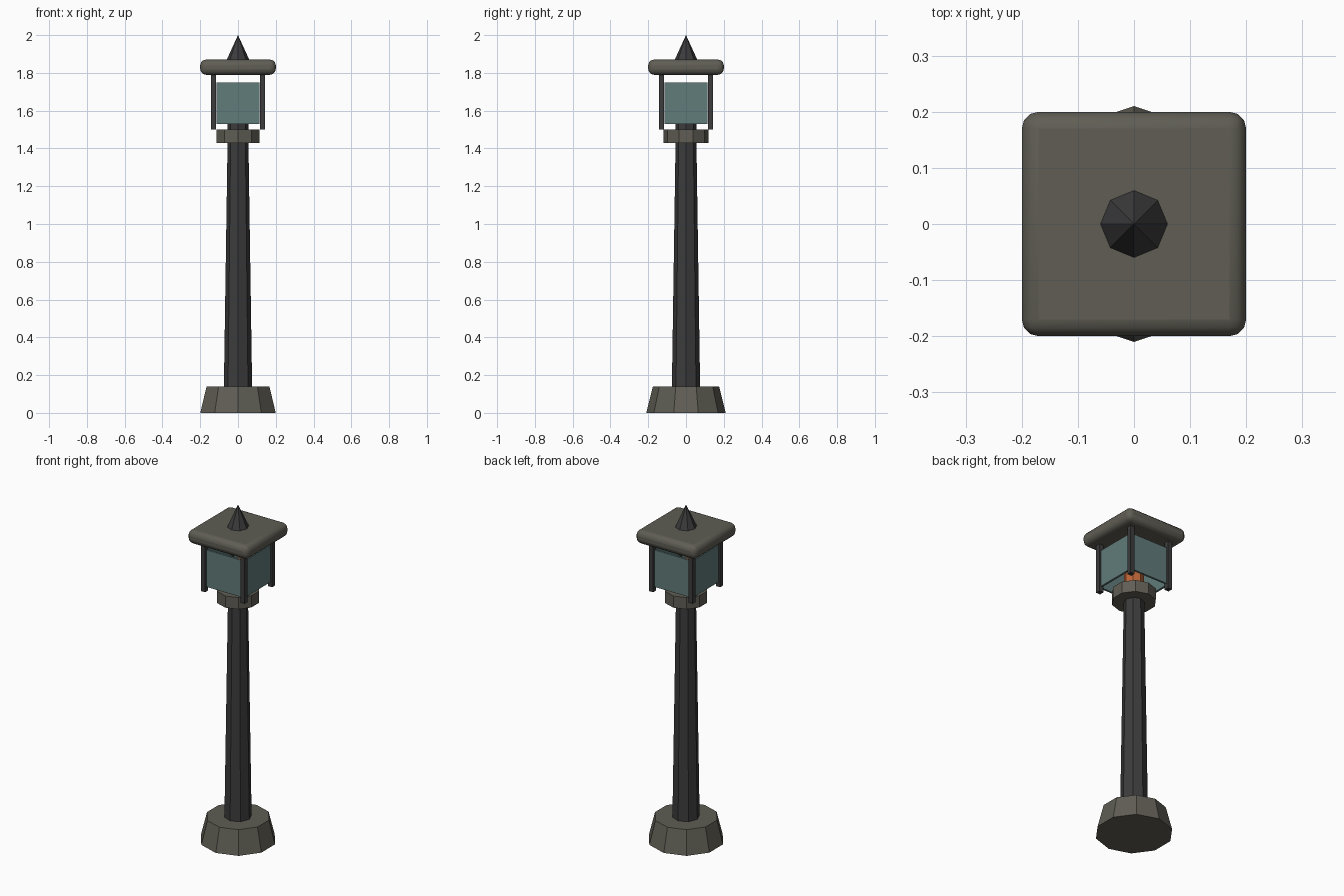
import bpy, math

if "Cube" in bpy.data.objects:
    bpy.data.objects.remove(bpy.data.objects["Cube"])

def mat(name, c):
    m = bpy.data.materials.new(name)
    m.diffuse_color = (*c, 1)
    m.use_nodes = True
    m.node_tree.nodes["Principled BSDF"].inputs["Base Color"].default_value = m.diffuse_color
    return m

STONE = mat("stone", (0.115, 0.11, 0.088))
IRON = mat("iron", (0.045, 0.045, 0.047))
GLASS = mat("glass", (0.12, 0.2, 0.195))
GLOW = mat("glow", (0.5, 0.13, 0.04))

def cone(name, n, r1, r2, z0, z1, m):
    bpy.ops.mesh.primitive_cone_add(vertices=n, radius1=r1, radius2=r2, depth=z1 - z0,
                                    location=(0, 0, (z0 + z1) / 2))
    o = bpy.context.object
    o.name = name
    o.data.materials.append(m)
    return o

def box(name, size, loc, m, bevel=0):
    bpy.ops.mesh.primitive_cube_add(size=1, location=loc)
    o = bpy.context.object
    o.name = name
    o.scale = size
    bpy.ops.object.transform_apply(location=False, rotation=False, scale=True)
    o.data.materials.append(m)
    if bevel:
        b = o.modifiers.new("bevel", 'BEVEL')
        b.width, b.segments = bevel, 3
        bpy.ops.object.shade_smooth_by_angle(angle=math.radians(35))
    return o

# foot, tapered pole and collar
cone("base", 10, 0.21, 0.175, 0, 0.14, STONE)
cone("pole", 8, 0.075, 0.055, 0.12, 1.45, IRON)
cone("collar", 10, 0.12, 0.12, 1.43, 1.50, STONE)

# lamp inside the lantern
cone("socket", 8, 0.055, 0.055, 1.49, 1.53, IRON)
cone("bulb", 8, 0.055, 0.055, 1.53, 1.66, GLOW)

# corner posts and glass panes
for i in range(4):
    a = i * math.pi / 2
    c, s = round(math.cos(a)), round(math.sin(a))
    box("lantern_post", (0.028, 0.028, 0.30), (0.13 * (c - s), 0.13 * (c + s), 1.65), IRON)
    size = (0.012, 0.225, 0.22) if c else (0.225, 0.012, 0.22)
    box("glass_pane", size, (0.13 * c, 0.13 * s, 1.64), GLASS)

# rounded roof slab and finial
box("roof", (0.4, 0.4, 0.08), (0, 0, 1.83), STONE, 0.03)
cone("finial", 8, 0.062, 0, 1.865, 2.0, IRON)
